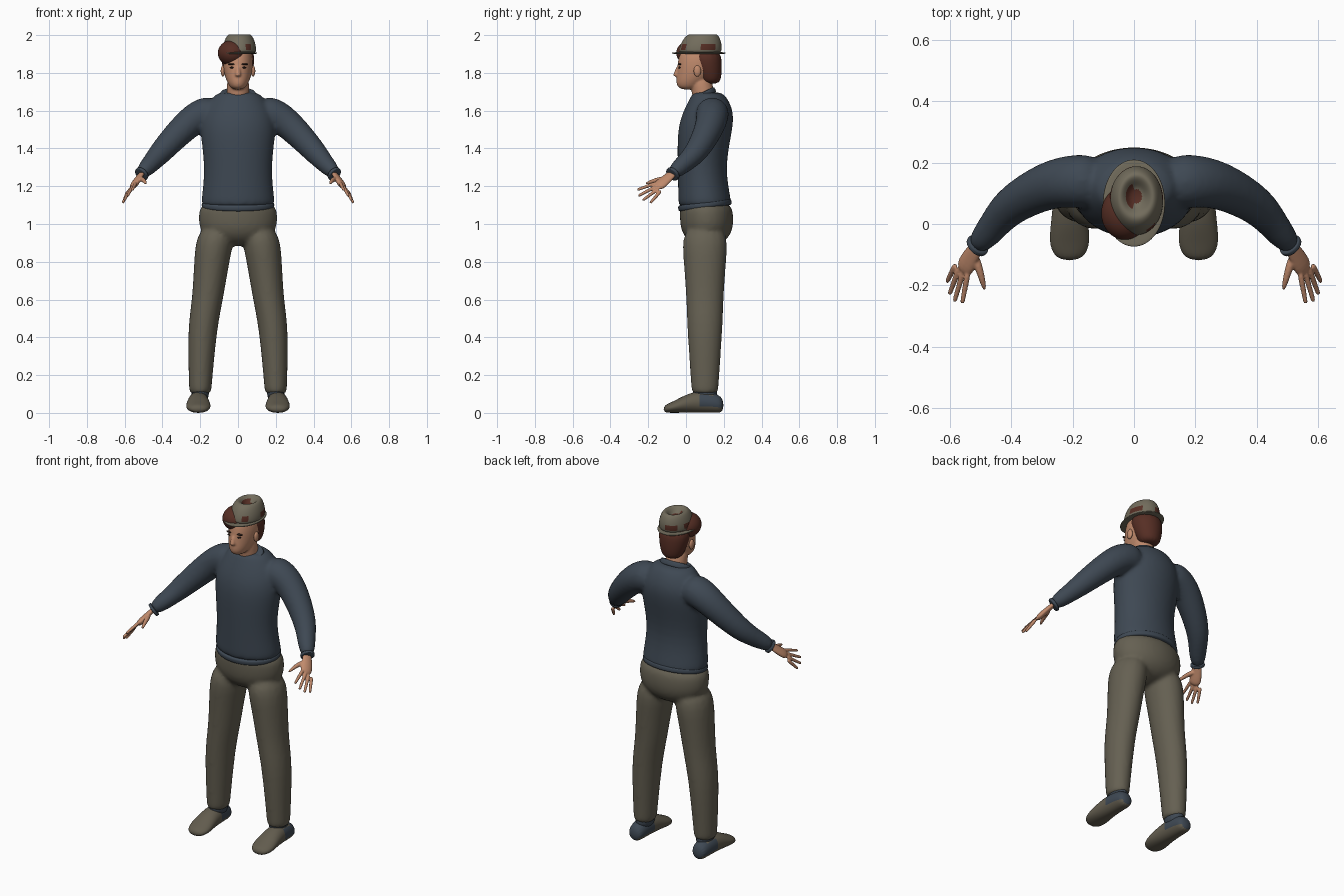
import bpy
import bmesh
import math
from mathutils import Vector

cube = bpy.data.objects.get("Cube")
if cube:
    bpy.data.objects.remove(cube, do_unlink=True)


def material(name, *rgb):
    color = [((c / 255 + 0.055) / 1.055) ** 2.4 for c in rgb] + [1]
    mat = bpy.data.materials.new(name)
    mat.use_nodes = True
    mat.diffuse_color = color
    bsdf = mat.node_tree.nodes["Principled BSDF"]
    bsdf.inputs["Base Color"].default_value = color
    bsdf.inputs["Roughness"].default_value = 0.9
    return mat


skin = material("skin", 192, 138, 108)
slate = material("slate shirt", 62, 72, 83)
olive = material("olive trousers", 101, 96, 82)
canvas = material("olive shoe", 98, 92, 78)
felt = material("hat felt", 114, 108, 92)
auburn = material("red brown hair", 86, 46, 36)
dark = material("dark eye", 48, 32, 28)
rose = material("lip", 158, 100, 84)

X, Y, Z = Vector((1, 0, 0)), Vector((0, 1, 0)), Vector((0, 0, 1))
SIDES = ((1, "left"), (-1, "right"))


def add_loft(bm, rings, flat=1, axis=Z, ref=Y, segments=16):
    """Skin rings (x, y, z, half width); depth is width times flat.
    Without an axis the rings stand across the path."""
    centres = [Vector(ring[:3]) for ring in rings]
    last = len(rings) - 1
    loops = []
    for i, centre in enumerate(centres):
        ahead = axis or centres[min(i + 1, last)] - centres[max(i - 1, 0)]
        across = ahead.cross(ref).normalized()
        deep = ahead.normalized().cross(across) * flat
        loop = []
        for k in range(segments):
            angle = math.tau * k / segments
            point = centre + rings[i][3] * (across * math.cos(angle) + deep * math.sin(angle))
            point.z = max(point.z, 0)
            loop.append(bm.verts.new(point))
        loops.append(loop)
    for low, high in zip(loops, loops[1:]):
        for k in range(segments):
            bm.faces.new((low[k - 1], low[k], high[k], high[k - 1]))
    bm.faces.new(loops[0])
    bm.faces.new(loops[-1])


def finish(bm, name, mat, voxel=0, patch=None, rule=None):
    """Make a smooth object; a voxel size fuses its parts into one skin."""
    bmesh.ops.recalc_face_normals(bm, faces=bm.faces)
    for face in bm.faces:
        face.smooth = True
        face.material_index = int(bool(rule and rule(face.calc_center_median())))
    mesh = bpy.data.meshes.new(name)
    bm.to_mesh(mesh)
    bm.free()
    mesh.materials.append(mat)
    if patch:
        mesh.materials.append(patch)
    obj = bpy.data.objects.new(name, mesh)
    bpy.context.collection.objects.link(obj)
    rounding = obj.modifiers.new("rounding", "SUBSURF")
    rounding.levels = rounding.render_levels = 2
    if voxel:
        fuse = obj.modifiers.new("fuse", "REMESH")
        fuse.mode = "VOXEL"
        fuse.voxel_size = voxel
        fuse.use_smooth_shade = True
        relax = obj.modifiers.new("relax", "SMOOTH")
        relax.iterations = 4


def loft(name, rings, mat, flat=1, axis=Z, ref=Y, **options):
    bm = bmesh.new()
    add_loft(bm, rings, flat, axis, ref)
    finish(bm, name, mat, **options)


def band(name, centre, radius, mat, flat=1, axis=Z, half=0.01):
    """A thin rounded disc that shows as trim around the part inside it."""
    axis = Vector(axis).normalized()
    rings = [(*(Vector(centre) + axis * half * t), radius * (1 - t * t / 10))
             for t in (-1, -0.6, 0.6, 1)]
    loft(name, rings, mat, flat, axis)


def ball(name, centre, size, mat):
    bm = bmesh.new()
    bmesh.ops.create_uvsphere(bm, u_segments=16, v_segments=10, radius=1)
    bmesh.ops.scale(bm, vec=size, verts=bm.verts)
    bmesh.ops.translate(bm, vec=centre, verts=bm.verts)
    finish(bm, name, mat)


def stack(*rows, x=0):
    """Rows of (height, depth position, half width) as level rings."""
    return [(x, y, z, r) for z, y, r in rows]


def mirrored(rings, side):
    return [(side * x, y, z, r) for x, y, z, r in rings]


# Shirt: torso and both sleeves fused
bm = bmesh.new()
add_loft(bm, stack((1.08, 0.1, 0.2), (1.12, 0.1, 0.2), (1.3, 0.08, 0.175), (1.5, 0.1, 0.21),
                   (1.6, 0.12, 0.19), (1.68, 0.12, 0.13), (1.7, 0.11, 0.1)), 0.72)
sleeve = [(0.1, 0.14, 1.6, 0.09), (0.2, 0.14, 1.58, 0.09), (0.28, 0.13, 1.52, 0.08),
          (0.41, 0.06, 1.38, 0.065), (0.46, -0.01, 1.32, 0.05), (0.52, -0.08, 1.26, 0.04)]
for s, side in SIDES:
    add_loft(bm, mirrored(sleeve, s), axis=None, ref=Z)
finish(bm, "shirt", slate, voxel=0.012)

# Shirt trim
band("shirt_hem", (0, 0.1, 1.1), 0.205, slate, 0.74, (0, -0.13, 1), 0.02)
band("collar", (0, 0.1, 1.685), 0.1, slate, 0.66, (0, -0.5, 1), 0.018)
for s, side in SIDES:
    band(side + "_cuff", (s * 0.51, -0.07, 1.265), 0.042, slate, axis=(s, -1, -1))

# Trousers: hips and both legs fused
leg = [(0.2, 0.1, 0.06), (0.2, 0.12, 0.06), (0.19, 0.45, 0.08), (0.16, 0.6, 0.083),
       (0.14, 0.8, 0.095), (0.11, 1, 0.11)]
bm = bmesh.new()
add_loft(bm, stack((0.88, 0.11, 0.1), (0.95, 0.11, 0.21), (1.05, 0.11, 0.215),
                   (1.13, 0.1, 0.2)), 0.68)
for s, side in SIDES:
    add_loft(bm, [(s * x, 0.1, z, r) for x, z, r in leg], 1.2)
finish(bm, "trousers", olive, voxel=0.012)

# Shoes with slate heel patches, and socks
shoe = [(0.2, 0.04, 0.04), (0.15, 0.05, 0.055), (0.07, 0.055, 0.06), (0, 0.062, 0.05),
        (-0.07, 0.07, 0.03), (-0.12, 0.04, 0.02)]
for s, side in SIDES:
    loft(side + "_sock", stack((0.05, 0.1, 0.05), (0.16, 0.1, 0.05), x=s * 0.2), slate, 1.4)
    bm = bmesh.new()
    for y, width, height in shoe:
        for k in range(16):
            angle = math.tau * k / 16
            bm.verts.new((s * 0.21 + width * math.cos(angle), y,
                          max(0, height * (0.98 + math.sin(angle)))))
    bm.verts.ensure_lookup_table()
    loops = [bm.verts[i:i + 16] for i in range(0, len(bm.verts), 16)]
    for back, front in zip(loops, loops[1:]):
        for k in range(16):
            bm.faces.new((back[k - 1], back[k], front[k], front[k - 1]))
    bm.faces.new(loops[0])
    bm.faces.new(loops[-1])
    finish(bm, side + "_shoe", canvas, patch=slate,
           rule=lambda c: c.y > 0.1 and 0.03 < c.z < 0.1)

# Hands: palm, thumb and a fan of four fingers fused
palm = [(0.5, -0.06, 1.28, 0.026), (0.53, -0.1, 1.24, 0.03), (0.56, -0.16, 1.19, 0.042)]
thumb = [(0.52, -0.1, 1.24, 0.018), (0.5, -0.16, 1.235, 0.013), (0.485, -0.22, 1.21, 0.008)]
first_knuckle, last_knuckle = Vector((0.54, -0.15, 1.22)), Vector((0.58, -0.13, 1.18))
first_tip, last_tip = Vector((0.56, -0.26, 1.18)), Vector((0.61, -0.19, 1.11))
reach = Vector((0.01, -0.02, -0.01))
for s, side in SIDES:
    knuckles = (last_knuckle - first_knuckle) * Vector((s, 1, 1))
    forward = Vector((s, -2, -2))
    back_of_hand = forward.cross(knuckles)
    bm = bmesh.new()
    add_loft(bm, mirrored(palm, s), 0.5, None, back_of_hand)
    add_loft(bm, mirrored(thumb, s), 1, None, Z, 8)
    for k in range(4):
        t = k / 3
        base = first_knuckle.lerp(last_knuckle, t)
        tip = first_tip.lerp(last_tip, t) + reach * math.sin(math.pi * t)
        finger = [(*base.lerp(tip, u), 0.012 - 0.004 * u) for u in (0, 0.5, 0.9, 1)]
        add_loft(bm, mirrored(finger, s), 1, None, back_of_hand, 8)
    finish(bm, side + "_hand", skin, voxel=0.004)

# Head, neck and nose fused
bm = bmesh.new()
add_loft(bm, stack((1.71, 0.01, 0.03), (1.74, 0.02, 0.055), (1.8, 0.06, 0.078),
                   (1.88, 0.07, 0.083), (1.95, 0.07, 0.06)), 1.4)
add_loft(bm, stack((1.64, 0.1, 0.065), (1.7, 0.09, 0.06), (1.8, 0.07, 0.06)))
add_loft(bm, stack((1.84, -0.04, 0.01), (1.8, -0.05, 0.015), (1.78, -0.055, 0.02)), segments=8)
finish(bm, "head", skin, voxel=0.006)

# Face details
for s, side in SIDES:
    ball(side + "_ear", (s * 0.08, 0.06, 1.81), (0.012, 0.02, 0.03), skin)
    ball(side + "_eye", (s * 0.032, -0.034, 1.828), (0.013, 0.007, 0.005), dark)
    ball(side + "_eyebrow", (s * 0.034, -0.034, 1.846), (0.02, 0.009, 0.005), dark)
ball("mouth", (0, -0.04, 1.755), (0.022, 0.01, 0.006), rose)

# Hair: back of the head and a swept fringe on the right
loft("back_hair", stack((1.74, 0.13, 0.05), (1.78, 0.125, 0.07), (1.85, 0.11, 0.09),
                        (1.93, 0.1, 0.09)), auburn, 0.92)
ball("fringe", (-0.03, 0.035, 1.905), (0.08, 0.09, 0.07), auburn)


# Hat: thin brim and a dented crown with hair-coloured patches
def patched(c):
    low = 1.91 < c.z < 1.96 and math.sin(c.y * 47 + c.x * 31) > 0.3
    dent = c.z > 1.96 and math.hypot(c.x, c.y - 0.09) < 0.03
    return low or dent


band("hat_brim", (0, 0.068, 1.905), 0.108, felt, 1.4, half=0.005)
loft("hat_crown", stack((1.9, 0.075, 0.088), (1.92, 0.075, 0.09), (1.95, 0.08, 0.088),
                        (1.99, 0.085, 0.074), (2.01, 0.09, 0.055), (1.99, 0.09, 0.035),
                        (1.97, 0.09, 0.02), x=0.008), felt, 1.28, patch=auburn, rule=patched)
